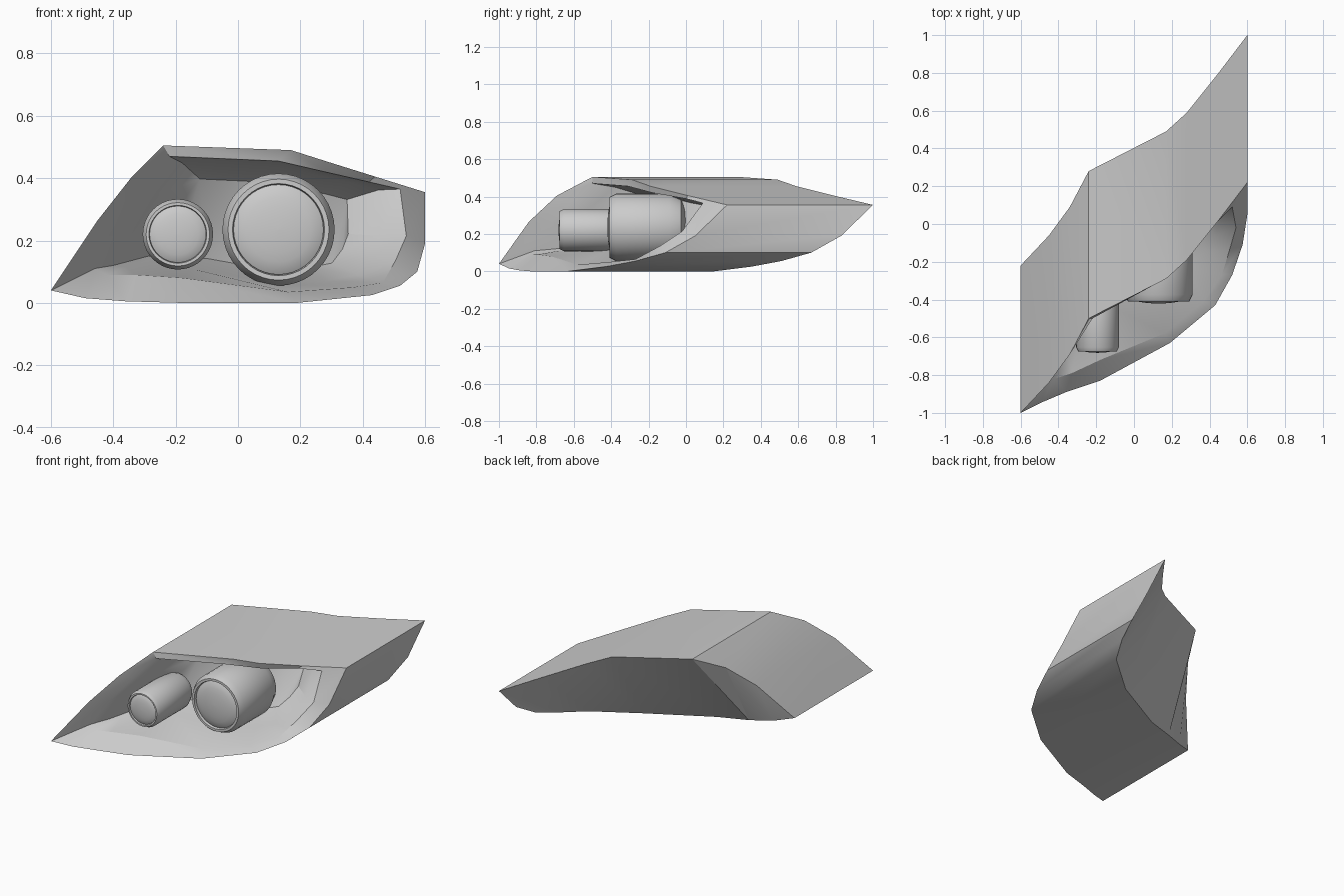
import bpy, bmesh, math

cube = bpy.data.objects.get("Cube")
if cube:
    bpy.data.objects.remove(cube, do_unlink=True)


def make_material(name, value):
    mat = bpy.data.materials.new(name)
    mat.use_nodes = True
    colour = (value, value, value, 1)
    mat.diffuse_color = colour
    mat.node_tree.nodes["Principled BSDF"].inputs["Base Color"].default_value = colour
    return mat


grey = make_material("plain grey", 0.6)


def finish(bm, name, angle):
    """Turn a bmesh into a shaded object of the given name."""
    bmesh.ops.recalc_face_normals(bm, faces=bm.faces)
    mesh = bpy.data.meshes.new(name)
    bm.to_mesh(mesh)
    bm.free()
    mesh.materials.append(grey)
    obj = bpy.data.objects.new(name, mesh)
    bpy.context.collection.objects.link(obj)
    bpy.ops.object.select_all(action="DESELECT")
    obj.select_set(True)
    bpy.context.view_layer.objects.active = obj
    bpy.ops.object.shade_smooth_by_angle(angle=math.radians(angle))
    return obj


def bridge(bm, first, second):
    """Join two closed loops with quads."""
    count = len(first)
    for i in range(count):
        j = (i + 1) % count
        bm.faces.new((first[i], first[j], second[j], second[i]))


def cap(bm, loop):
    """Close a loop with a strip running from its upper to its lower edge."""
    count = len(loop)
    half = count // 2
    bm.faces.new((loop[0], loop[1], loop[-1]))
    for i in range(1, half - 1):
        low, next_low = loop[count - i], loop[count - i - 1]
        bm.faces.new((loop[i], loop[i + 1], low))
        bm.faces.new((loop[i + 1], next_low, low))
    bm.faces.new((loop[half - 1], loop[half], loop[half + 1]))


# Loops run from the outer tip along the top, then back along the bottom
front_edge = [
    (-.6, -1, .04), (-.45, -.84, .265), (-.34, -.69, .405), (-.24, -.5, .505),
    (.17, -.29, .49), (.28, -.19, .455), (.44, .01, .405), (.6, .22, .355),
    (.6, .05, .19), (.575, -.11, .1), (.52, -.27, .055), (.43, -.43, .025),
    (.19, -.63, 0), (-.18, -.83, 0), (-.36, -.89, .005), (-.49, -.945, .015)]
bezel_edge = [
    (-.46, -.81, .11), (-.38, -.73, .25), (-.3, -.61, .37), (-.22, -.5, .47),
    (.13, -.31, .455), (.28, -.18, .42), (.42, 0, .388), (.52, .09, .365),
    (.54, -.02, .215), (.505, -.14, .135), (.465, -.27, .065), (.37, -.41, .05),
    (.16, -.58, .035), (-.18, -.72, .08), (-.33, -.79, .09), (-.42, -.82, .09)]
bowl_edge = [
    (-.4, -.7, .12), (-.33, -.6, .24), (-.26, -.5, .35), (-.18, -.38, .45),
    (.13, -.18, .435), (.25, -.08, .41), (.36, .05, .385), (.45, .11, .362),
    (.455, .02, .215), (.43, -.06, .15), (.385, -.14, .09), (.28, -.22, .07),
    (.13, -.3, .06), (-.15, -.42, .11), (-.28, -.55, .115), (-.36, -.65, .115)]
depth = 0.78

# Swept housing with its recessed reflector
bm = bmesh.new()
back_edge = [(x, y + depth, z) for x, y, z in front_edge]
bowl_back = [(.05 + (x - .05) * .75, y * .75 + .08, .24 + (z - .24) * .75)
             for x, y, z in bowl_edge]
loops = [[bm.verts.new(p) for p in pts]
         for pts in (back_edge, front_edge, bezel_edge, bowl_edge, bowl_back)]
for first, second in zip(loops, loops[1:]):
    bridge(bm, first, second)
cap(bm, loops[0])
cap(bm, loops[-1])
finish(bm, "lamp_housing", 25)


def lathe(name, centre, profile, sides=40):
    """Revolve (radius, y) points about a front-to-back axis."""
    bm = bmesh.new()
    cx, cz = centre
    rings = []
    for radius, y in profile:
        rings.append([bm.verts.new((cx + radius * math.cos(a), y, cz + radius * math.sin(a)))
                      for a in (math.tau * k / sides for k in range(sides))])
    for first, second in zip(rings, rings[1:]):
        bridge(bm, first, second)
    bm.faces.new(rings[0])
    bm.faces.new(rings[-1])
    finish(bm, name, 30)


def projector(name, centre, radius, front, back):
    """Tube with a bevelled rim, a rounded rear and a domed lens."""
    rim = radius * 0.82
    lip = front + radius * 0.12
    lathe(name + "_tube", centre, [
        (rim * 0.97, lip), (rim, front), (radius * 0.9, front),
        (radius, front + radius * 0.2), (radius, back - radius * 0.5),
        (radius * 0.85, back - radius * 0.15), (radius * 0.5, back)])
    dome = []
    for k in range(7):
        t = math.pi / 2 * k / 6
        dome.append((rim * max(math.cos(t), 0.02), lip - radius * 0.18 * math.sin(t)))
    lathe(name + "_lens", centre, dome)


projector("small_projector", (-.193, .22), .113, -.675, -.3)
projector("large_projector", (.13, .235), .18, -.41, .0)
